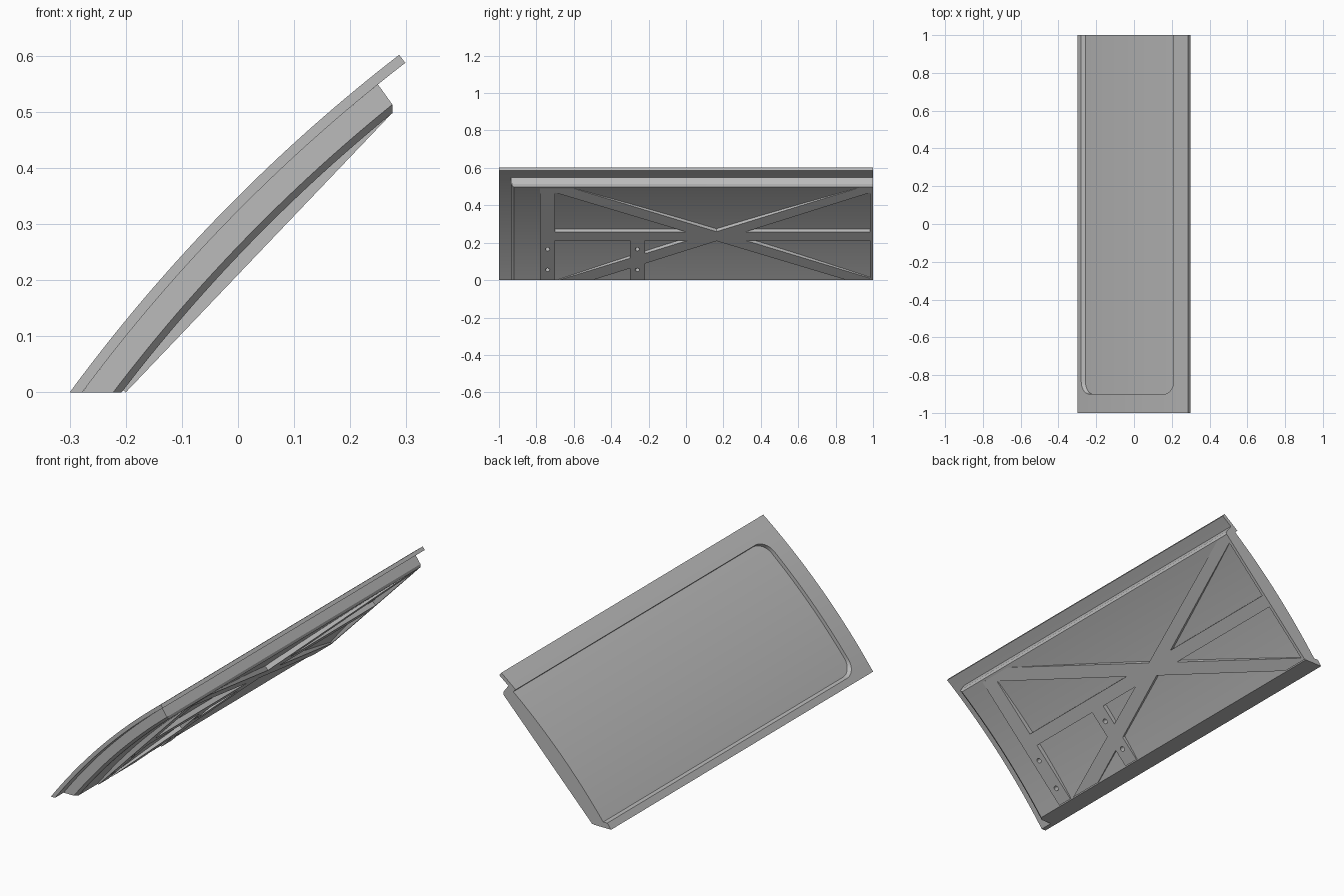
import bpy, bmesh, math
from mathutils import Vector, Matrix

if "Cube" in bpy.data.objects:
    bpy.data.objects.remove(bpy.data.objects["Cube"])

grey = bpy.data.materials.new("panel_grey")
grey.use_nodes = True
colour = (0.5, 0.5, 0.5, 1)
grey.diffuse_color = colour
grey.node_tree.nodes["Principled BSDF"].inputs["Base Color"].default_value = colour

# Outer arc of the panel in the x-z plane, and the flat plane of the stiffeners
RADIUS, CX, CZ = 3.02, 2.134, -1.788
TOP_ANGLE = math.radians(127.7)
SKIN = 0.018
FOOT, HEAD = Vector((-0.2, 0, 0)), Vector((0.275, 0, 0.498))
INWARD = Vector((-HEAD.z, 0, HEAD.x - FOOT.x)).normalized()


def on_arc(depth, t, y=0.0, end=TOP_ANGLE):
    """Point at a depth under the outer arc, t = 0 at the ground, 1 at the end angle."""
    r = RADIUS - depth
    start = math.pi - math.asin(-CZ / r)
    a = start + (end - start) * t
    return Vector((CX + r * math.cos(a), y, CZ + r * math.sin(a)))


def angle_of(x, z):
    return math.atan2(z - CZ, x - CX)


def on_plane(y, z, depth=0.0):
    return FOOT.lerp(HEAD, z / HEAD.z) + Vector((0, y, 0)) + INWARD * depth


def finish(bm, name, smooth=True):
    bmesh.ops.remove_doubles(bm, verts=bm.verts, dist=1e-5)
    bmesh.ops.recalc_face_normals(bm, faces=bm.faces)
    mesh = bpy.data.meshes.new(name)
    bm.to_mesh(mesh)
    bm.free()
    ob = bpy.data.objects.new(name, mesh)
    bpy.context.collection.objects.link(ob)
    mesh.materials.append(grey)
    if smooth:
        bpy.ops.object.select_all(action="DESELECT")
        ob.select_set(True)
        bpy.context.view_layer.objects.active = ob
        bpy.ops.object.shade_smooth_by_angle(angle=math.radians(20))
    return ob


def loft(sections, name):
    """Solid through equal-length closed sections."""
    bm = bmesh.new()
    rings = [[bm.verts.new(p) for p in s] for s in sections]
    n = len(rings[0])
    for a, b in zip(rings, rings[1:]):
        for i in range(n):
            j = (i + 1) % n
            bm.faces.new((a[i], a[j], b[j], b[i]))
    bm.faces.new(rings[0])
    bm.faces.new(rings[-1])
    return finish(bm, name)


# Outer skin: a rim around a rounded opening that runs out at the back end
T0, T1, RT, RY, FRONT = 0.04, 0.883, 0.08, 0.07, -0.9
steps = 8
quarter = [i * math.pi / 2 / steps for i in range(steps + 1)]
edge = [(T0 + RT * (1 - math.cos(q)), FRONT + RY * (1 - math.sin(q))) for q in quarter]
edge += [(T0 + RT + (T1 - T0 - 2 * RT) * i / 24, FRONT) for i in range(1, 24)]
edge += [(T1 - RT * (1 - math.cos(q)), FRONT + RY * (1 - math.sin(q))) for q in reversed(quarter)]

bm = bmesh.new()


def flat_quad(t0, t1, y0, y1, y2, y3):
    corners = ((t0, y0), (t1, y1), (t1, y2), (t0, y3))
    bm.faces.new([bm.verts.new((t, y, 0)) for t, y in corners])


for (ta, ya), (tb, yb) in zip(edge, edge[1:]):
    flat_quad(ta, tb, -1, -1, yb, ya)
corner_y = FRONT + RY
rims = [0, T0 / 2, T0], [T1 + (1 - T1) * i / 4 for i in range(5)]
for rim in rims:
    for ta, tb in zip(rim, rim[1:]):
        flat_quad(ta, tb, -1, -1, corner_y, corner_y)
        flat_quad(ta, tb, corner_y, corner_y, 1, 1)
bmesh.ops.remove_doubles(bm, verts=bm.verts, dist=1e-5)
extruded = bmesh.ops.extrude_face_region(bm, geom=bm.faces[:], use_keep_orig=True)
for v in extruded["geom"]:
    if isinstance(v, bmesh.types.BMVert):
        v.co.z = SKIN
for v in bm.verts:
    v.co = on_arc(v.co.z, v.co.x, v.co.y)
finish(bm, "outer_skin")


# Inner body: curved slab with a slanted top edge and a chamfered front end
def body_section(y, depth, lip_z):
    outer_end, inner_end = angle_of(0.25, 0.548), angle_of(HEAD.x, lip_z)
    outer = [on_arc(SKIN, i / 32, y, outer_end) for i in range(33)]
    inner = [on_arc(depth, 1 - i / 32, y, inner_end) for i in range(33)]
    return outer + [Vector((HEAD.x, y, 0.513))] + inner


body = loft([body_section(-0.935, 0.062, 0.5125),
             body_section(-0.92, 0.074, 0.498),
             body_section(1, 0.074, 0.498)], "inner_body")


# Stiffeners: flat-topped bars rising from the curved inner face
def bar(name, outline):
    return loft([[on_plane(y, z, d) for y, z in outline] for d in (0, 0.03)], name)


def rect(y0, y1, z0, z1):
    return [(y0, z0), (y1, z0), (y1, z1), (y0, z1)]


bar("rising_brace", [(-0.68, 0), (-0.5, 0), (0.985, 0.468), (0.985, 0.495), (0.93, 0.495)])
bar("falling_brace", [(0.985, 0), (0.86, 0), (-0.7, 0.468), (-0.7, 0.49), (-0.6, 0.49), (0.985, 0.01)])
bar("cross_bar", rect(-0.7, 0.985, 0.213, 0.258))
bar("back_rib", rect(0.985, 1, 0, 0.498))
long_rib = bar("long_rib", rect(-0.78, -0.7, 0, 0.49))
short_rib = bar("short_rib", rect(-0.3, -0.22, 0, 0.22))

# Fastener holes in the two ribs
bm = bmesh.new()
turn = INWARD.to_track_quat("Z", "Y").to_matrix().to_4x4()
for y in (-0.74, -0.26):
    for z in (0.055, 0.165):
        bmesh.ops.create_cone(bm, cap_ends=True, segments=16, radius1=0.012, radius2=0.012,
                              depth=0.08, matrix=Matrix.Translation(on_plane(y, z)) @ turn)
cutter = finish(bm, "hole_cutter", smooth=False)
cutter.hide_render = True
cutter.display_type = "WIRE"
for ob in (body, long_rib, short_rib):
    cut = ob.modifiers.new("holes", "BOOLEAN")
    cut.operation = "DIFFERENCE"
    cut.solver = "EXACT"
    cut.object = cutter
